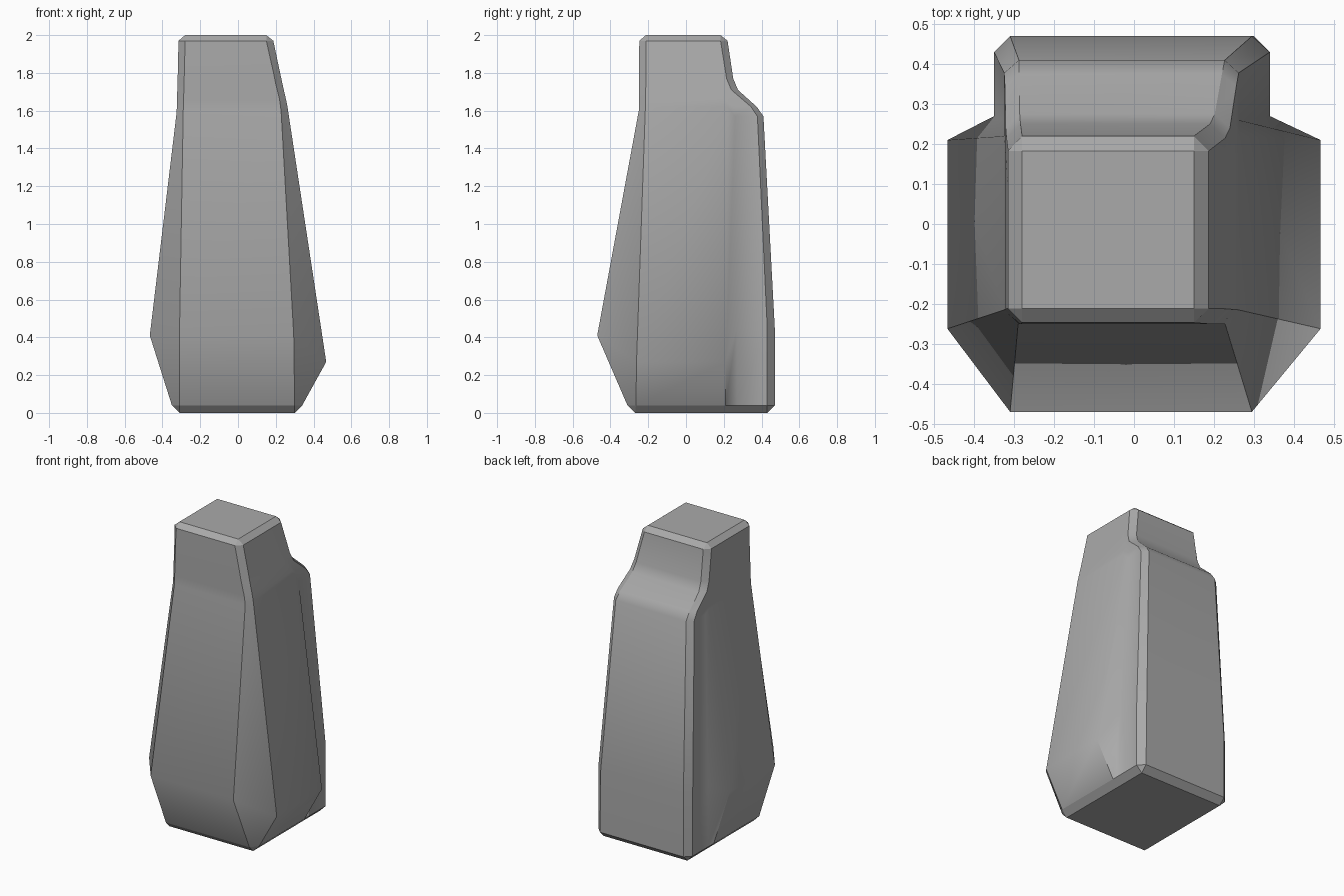
import bpy
import bmesh

cube = bpy.data.objects.get("Cube")
if cube:
    bpy.data.objects.remove(cube, do_unlink=True)

# One plain stone-grey material
grey = bpy.data.materials.new("Stone grey")
grey.use_nodes = True
colour = (0.40, 0.40, 0.40, 1)
grey.diffuse_color = colour
bsdf = next(n for n in grey.node_tree.nodes if n.type == 'BSDF_PRINCIPLED')
bsdf.inputs["Base Color"].default_value = colour
bsdf.inputs["Roughness"].default_value = 0.8


def section(z, front, side, back, ys):
    """Twelve-point section. z: heights of front, right, back, left.
    front, side, back: (left x, right x); back also holds its outer corners.
    ys: depths from the front face to the back face."""
    zf, zr, zb, zl = z
    (fl, fr), (sl, sr), (bl, br, cl, cr) = front, side, back
    yf, ys1, ys2, yb1, yb2, yb3 = ys
    right = [(fr, yf, zf), (sr, ys1, zr), (sr, ys2, zr),
             (br, yb1, zb), (br, yb2, zb), (cr, yb3, zb)]
    left = [(cl, yb3, zb), (bl, yb2, zb), (bl, yb1, zb),
            (sl, ys2, zl), (sl, ys1, zl), (fl, yf, zf)]
    return right + left


def level(z):
    return (z, z, z, z)


sections = [
    # Base with its bevelled rim
    section(level(0), (-.31, .30), (-.31, .30), (-.31, .30, -.31, .30),
            (-.27, -.27, .21, .27, .43, .43)),
    section(level(.04), (-.31, .30), (-.35, .34), (-.35, .34, -.31, .30),
            (-.31, -.265, .21, .27, .43, .47)),
    # Widest part
    section((.41, .27, .45, .41), (-.31, .295), (-.467, .467),
            (-.35, .34, -.31, .295), (-.47, -.262, .21, .27, .43, .47)),
    # Rear shoulder
    section((1.60, 1.62, 1.57, 1.59), (-.29, .228), (-.325, .262),
            (-.325, .262, -.288, .227), (-.25, -.215, .22, .26, .378, .41)),
    section((1.66, 1.66, 1.62, 1.64), (-.288, .22), (-.323, .254),
            (-.323, .256, -.287, .22), (-.25, -.214, .20, .25, .345, .375)),
    section((1.74, 1.73, 1.71, 1.73), (-.286, .20), (-.321, .238),
            (-.321, .24, -.286, .202), (-.25, -.213, .15, .20, .24, .275)),
    section((1.80, 1.79, 1.77, 1.79), (-.284, .188), (-.319, .225),
            (-.319, .228, -.284, .19), (-.25, -.212, .13, .17, .215, .25)),
    # Neck and bevelled top
    section(level(1.97), (-.28, .15), (-.315, .187), (-.315, .187, -.28, .15),
            (-.247, -.212, .10, .14, .183, .22)),
    section(level(2), (-.28, .15), (-.28, .15), (-.28, .15, -.28, .15),
            (-.212, -.212, .10, .14, .183, .183)),
]

bm = bmesh.new()
rings = [[bm.verts.new(p) for p in s] for s in sections]
count = len(rings[0])
for low, high in zip(rings, rings[1:]):
    for i in range(count):
        j = (i + 1) % count
        bm.faces.new((low[i], low[j], high[j], high[i]))
bm.faces.new(rings[0][::-1])
bm.faces.new(rings[-1])

for f in bm.faces:
    f.smooth = True


# Sharp creases: rims and the edges of the corner chamfers
def crease(a, b):
    edge = bm.edges.get((a, b))
    if edge:
        edge.smooth = False


for ring in (rings[0], rings[1], rings[-2], rings[-1]):
    for i in range(count):
        crease(ring[i], ring[(i + 1) % count])
for low, high in zip(rings, rings[1:]):
    for i in (0, 1, 4, 5, 6, 7, 10, 11):
        crease(low[i], high[i])
crease(rings[1][2], rings[2][2])
crease(rings[1][9], rings[2][9])

bmesh.ops.remove_doubles(bm, verts=bm.verts, dist=0.0005)
bmesh.ops.recalc_face_normals(bm, faces=bm.faces)
mesh = bpy.data.meshes.new("stone_pillar")
bm.to_mesh(mesh)
bm.free()
mesh.materials.append(grey)
pillar = bpy.data.objects.new("stone_pillar", mesh)
bpy.context.collection.objects.link(pillar)
